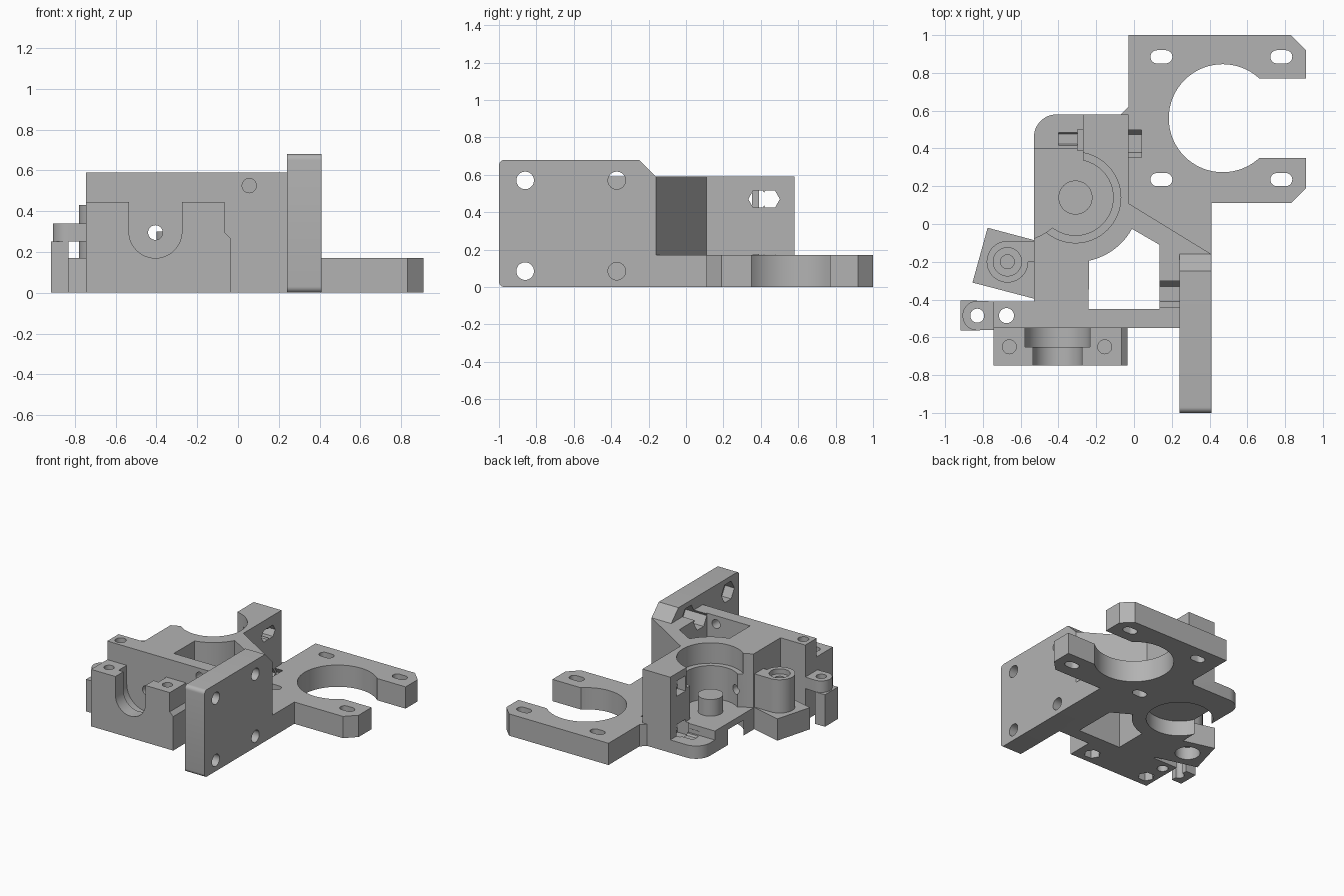
import bpy, bmesh
from math import cos, sin, radians, pi

cube = bpy.data.objects.get("Cube")
if cube:
    bpy.data.objects.remove(cube, do_unlink=True)

grey = bpy.data.materials.new("plain grey")
grey.use_nodes = True
grey.diffuse_color = (0.45, 0.45, 0.45, 1)
grey.node_tree.nodes["Principled BSDF"].inputs["Base Color"].default_value = (0.45, 0.45, 0.45, 1)


def prism(name, pts, lo, hi, axis="z"):
    """Extrude a closed outline along an axis."""
    place = {"x": lambda a, b, h: (h, a, b),
             "y": lambda a, b, h: (a, h, b),
             "z": lambda a, b, h: (a, b, h)}[axis]
    bm = bmesh.new()
    ends = [[bm.verts.new(place(a, b, h)) for a, b in pts] for h in (lo, hi)]
    n = len(pts)
    for ring in ends:
        bm.faces.new(ring)
    for i in range(n):
        j = (i + 1) % n
        bm.faces.new((ends[0][i], ends[0][j], ends[1][j], ends[1][i]))
    bmesh.ops.recalc_face_normals(bm, faces=bm.faces)
    mesh = bpy.data.meshes.new(name)
    bm.to_mesh(mesh)
    bm.free()
    mesh.materials.append(grey)
    ob = bpy.data.objects.new(name, mesh)
    bpy.context.collection.objects.link(ob)
    return ob


def arc(a, b, r, start, end, n=16):
    return [(a + r * cos(radians(start + (end - start) * i / n)),
             b + r * sin(radians(start + (end - start) * i / n))) for i in range(n + 1)]


def disc(a, b, r, n=48):
    return [(a + r * cos(2 * pi * i / n), b + r * sin(2 * pi * i / n)) for i in range(n)]


def rect(a0, a1, b0, b1):
    return [(a0, b0), (a1, b0), (a1, b1), (a0, b1)]


def cut(ob, cutters):
    """Subtract each (outline, low, high, axis) from a part."""
    for spec in cutters:
        tool = prism("cutter", *spec)
        tool.hide_render = True
        mod = ob.modifiers.new("cut", "BOOLEAN")
        mod.operation, mod.solver, mod.object = "DIFFERENCE", "EXACT", tool
        bpy.context.view_layer.objects.active = ob
        bpy.ops.object.modifier_apply(modifier=mod.name)
        bpy.data.objects.remove(tool, do_unlink=True)


parts = []


def part(name, pts, lo, hi, axis="z", cutters=()):
    ob = prism(name, pts, lo, hi, axis)
    cut(ob, cutters)
    parts.append(ob)
    return ob


# Shared horizontal bores: nut traps in the rear column, shaft hole
shaft_hole = (disc(-0.405, 0.295, 0.036, 24), -0.9, 0.9, "y")
column_bores = []
for z in (0.47, 0.13):
    column_bores.append((disc(0.45, z, 0.052, 6), -0.4, 0.035, "x"))
    column_bores.append((disc(0.385, z, 0.052, 6), -0.2, 0.035, "x"))
    column_bores.append((rect(0.39, 0.5, z - 0.06, z + 0.06), -0.3, -0.2, "x"))

# Clamp plate with a round opening and four slots
plate_outline = [(-0.07, 0.2), (-0.07, 0.58), (-0.03, 0.62), (-0.03, 1), (0.83, 1), (0.91, 0.92),
                 (0.91, 0.19), (0.83, 0.11), (0.41, 0.11), (0.41, -0.16), (-0.03, 0.11)]
slots = [(arc(x + 0.023, y, 0.035, -90, 90) + arc(x - 0.023, y, 0.035, 90, 270), -1, 1, "z")
         for x in (0.145, 0.78) for y in (0.235, 0.885)]
part("clamp_plate", plate_outline, 0, 0.17, "z",
     [(disc(0.47, 0.56, 0.286, 72), -1, 1, "z"),
      (rect(0.55, 1.2, 0.35, 0.77), -1, 1, "z")] + slots + column_bores[3:5]
     + [(disc(0.425, 0.13, 0.095, 6), -0.1, 0.04, "x")])

# Main body with gear bore, idler space and window
cx, cy = -0.31, 0.14
body_outline = ([(-0.53, -0.45), (0.26, -0.45), (0.26, -0.16), (0.41, -0.16), (-0.03, 0.11),
                 (-0.03, 0.58)] + arc(-0.41, 0.46, 0.12, 90, 180, 12))
window = [(-0.24, -0.45), (0.135, -0.45), (0.135, -0.11)] + arc(cx, cy, 0.342, -29, -78, 14)
nut_traps = [(disc(-0.37, z, 0.08, 6), 0.1, 0.32, "x") for z in (0.57, 0.085)]
part("main_body", body_outline, 0, 0.59, "z",
     [(rect(-0.7, -0.27, 0.14, 0.7), 0.17, 1, "z"),
      (disc(-0.64, 0.23, 0.325, 64), 0.17, 1, "z"),
      (rect(-0.7, -0.27, 0.4, 0.7), 0.1, 1, "z"),
      (disc(cx, cy, 0.24, 64), 0.43, 1, "z"),
      (disc(cx, cy, 0.2, 64), 0.17, 1, "z"),
      (disc(cx, cy, 0.24, 64), -1, 0.12, "z"),
      (window, -1, 1, "z"), shaft_hole] + nut_traps + column_bores)
part("gear_post", disc(cx, cy, 0.09), 0.12, 0.3)

# Tall mounting plate on the side
side_outline = (arc(-0.97, 0.03, 0.03, 180, 270, 6) + [(-0.16, 0), (-0.16, 0.59), (-0.25, 0.68)]
                + arc(-0.97, 0.65, 0.03, 90, 180, 6))
bolt_spots = [(y, z) for y in (-0.86, -0.37) for z in (0.085, 0.57)]
part("mounting_plate", side_outline, 0.24, 0.41, "x",
     [(disc(y, z, 0.047, 32), 0, 1, "x") for y, z in bolt_spots]
     + [(disc(y, z, 0.08, 6), 0.1, 0.32, "x") for y, z in bolt_spots])

# Cross wall at the front
part("front_wall", rect(-0.745, 0.24, -0.55, -0.41), 0, 0.59, "z",
     [(rect(-0.24, 0.135, -0.45, -0.3), -1, 1, "z"),
      (disc(-0.675, -0.485, 0.04, 24), -1, 1, "z"),
      (disc(0.055, 0.525, 0.035, 24), -0.9, 0, "y"), shaft_hole] + nut_traps)

# Bearing block with a stepped U-shaped cradle


def cradle(r):
    return [(-0.405 + r, 0.7), (-0.405 - r, 0.7)] + arc(-0.405, 0.3, r, 180, 360, 24)


block_outline = [(-0.745, 0), (-0.035, 0), (-0.035, 0.265), (-0.065, 0.295), (-0.065, 0.445), (-0.745, 0.445)]
block_cuts = [(cradle(0.13), -0.8, -0.6, "y"), (cradle(0.172), -0.65, -0.55, "y")]
for x in (-0.66, -0.155):
    block_cuts += [(disc(x, -0.65, 0.037, 24), 0.2, 1, "z"), (disc(x, -0.65, 0.06, 6), -1, 0.1, "z")]
part("bearing_block", block_outline, -0.75, -0.55, "y", block_cuts)

# Angled foot with a pivot boss for the idler
px, py = -0.67, -0.2
under_bore = (disc(px, py, 0.09, 32), -1, 0.1, "z")
part("angled_foot", [(-0.775, -0.02), (-0.855, -0.31), (-0.53, -0.395), (-0.53, -0.085)], 0, 0.17,
     "z", [under_bore])
boss_bores = [(disc(px, py, 0.075, 32), 0.39, 1, "z"), (disc(px, py, 0.037, 24), 0.2, 1, "z")]
part("pivot_boss", disc(px, py, 0.11), 0.15, 0.43, "z", boss_bores)
part("boss_web", rect(px, -0.52, py, -0.09), 0.15, 0.43, "z", boss_bores)

# Hinge lug with a hanging stop
hx, hy = -0.83, -0.485
part("hinge_lug", [(-0.74, hy + 0.075)] + arc(hx, hy, 0.078, 90, 270, 24) + [(-0.74, hy - 0.075)],
     0.25, 0.34, "z", [(disc(hx, hy, 0.037, 24), -1, 1, "z")])
part("hinge_stop", rect(-0.918, hx, -0.565, -0.405), 0, 0.25, "z",
     [(disc(hx, hy, 0.037, 24), -1, 1, "z")])

# Shade curved walls smooth and keep hard edges
for ob in bpy.context.selected_objects:
    ob.select_set(False)
for ob in parts:
    ob.select_set(True)
bpy.context.view_layer.objects.active = parts[0]
bpy.ops.object.shade_smooth_by_angle(angle=radians(25))
